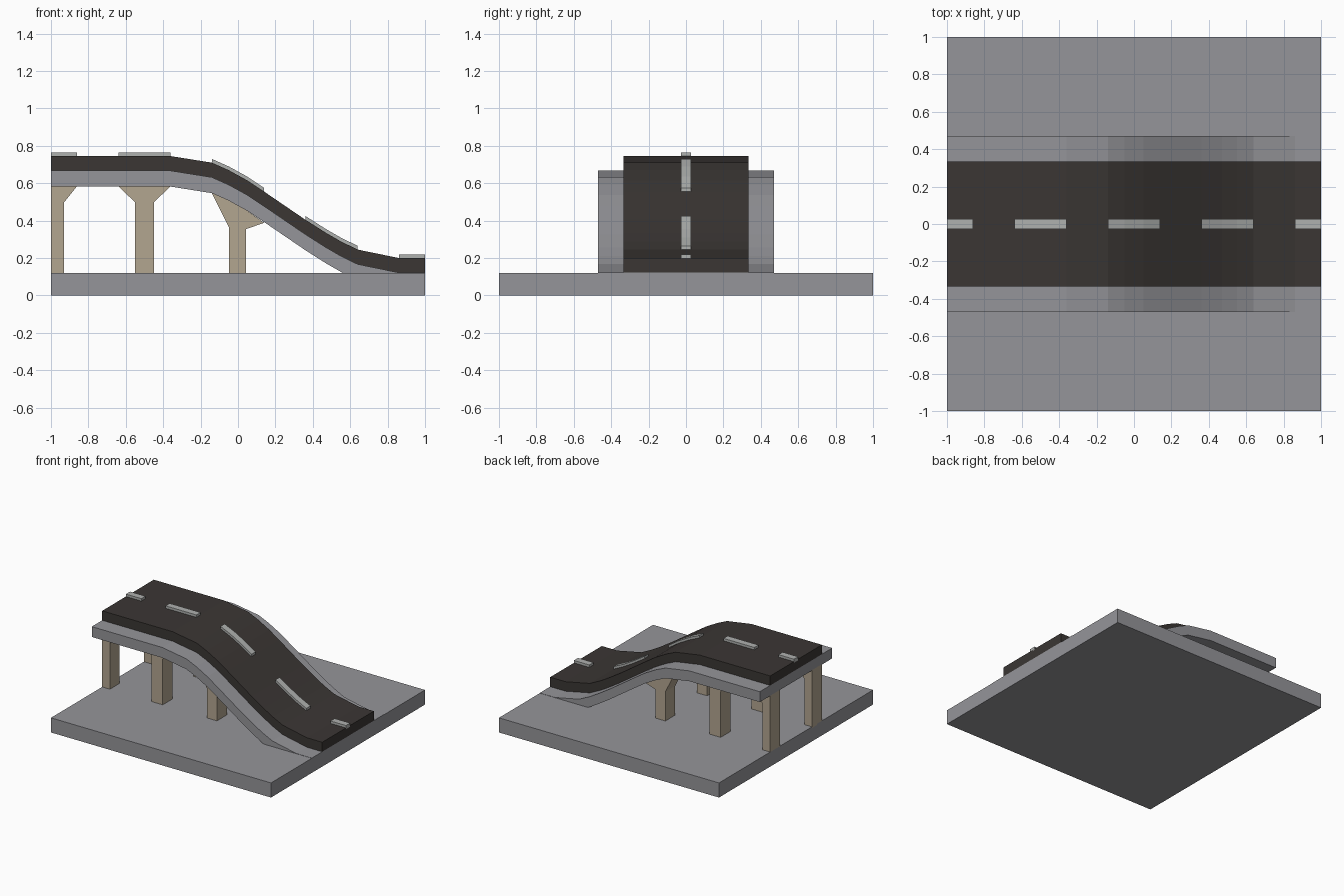
import bpy, bmesh

if "Cube" in bpy.data.objects:
    bpy.data.objects.remove(bpy.data.objects["Cube"])


def material(name, r, g, b):
    m = bpy.data.materials.new(name)
    m.diffuse_color = (r, g, b, 1)
    m.use_nodes = True
    m.node_tree.nodes["Principled BSDF"].inputs["Base Color"].default_value = m.diffuse_color
    return m


ASPHALT = material("asphalt", 0.043, 0.037, 0.034)
CONCRETE = material("concrete", 0.30, 0.30, 0.32)
SANDSTONE = material("sandstone", 0.45, 0.38, 0.28)
PAINT = material("paint", 0.43, 0.44, 0.43)

# Road surface line, (x, z)
ROAD = [(-1, 0.745), (-0.64, 0.745), (-0.36, 0.745), (-0.14, 0.71), (-0.05, 0.67),
        (0.05, 0.615), (0.14, 0.555), (0.36, 0.405), (0.47, 0.335), (0.55, 0.289),
        (0.64, 0.245), (0.86, 0.2), (1, 0.2)]


def extrude_profile(name, points, y0, y1, mat):
    """Extrude an x-z outline from y0 to y1."""
    bm = bmesh.new()
    face = bm.faces.new([bm.verts.new((x, y0, z)) for x, z in points])
    ext = bmesh.ops.extrude_face_region(bm, geom=[face])
    moved = [v for v in ext["geom"] if isinstance(v, bmesh.types.BMVert)]
    bmesh.ops.translate(bm, verts=moved, vec=(0, y1 - y0, 0))
    bmesh.ops.recalc_face_normals(bm, faces=bm.faces)
    mesh = bpy.data.meshes.new(name)
    bm.to_mesh(mesh)
    bm.free()
    mesh.materials.append(mat)
    obj = bpy.data.objects.new(name, mesh)
    bpy.context.collection.objects.link(obj)
    return obj


def road_band(name, x0, x1, top, bottom, half_width, mat):
    """A strip following the road, between two height offsets."""
    line = [p for p in ROAD if x0 - 1e-6 <= p[0] <= x1 + 1e-6]
    upper = [(x, z + top) for x, z in line]
    lower = [(x, z + bottom) for x, z in reversed(line)]
    return extrude_profile(name, upper + lower, -half_width, half_width, mat)


# Ground slab
extrude_profile("base", [(-1, 0), (1, 0), (1, 0.12), (-1, 0.12)], -1, 1, CONCRETE)

# Deck and asphalt
road_band("deck", -1, 1, -0.078, -0.163, 0.47, CONCRETE)
road_band("asphalt_road", -1, 1, 0, -0.078, 0.335, ASPHALT)

# Dashed centre line: the first dash starts at the cut edge
DASHES = [(-1, -0.86), (-0.64, -0.36), (-0.14, 0.14), (0.36, 0.64), (0.86, 1)]
ROAD.insert(1, (-0.86, 0.745))
for i, (a, b) in enumerate(DASHES):
    road_band(f"lane_dash_{i + 1}", a, b, 0.02, -0.01, 0.027, PAINT)

# Pillars with flared heads, mirrored across the road
PILLARS = [
    [(-1, 0.11), (-0.93, 0.11), (-0.93, 0.497), (-0.86, 0.585), (-1, 0.585)],
    [(-0.55, 0.11), (-0.45, 0.11), (-0.45, 0.497), (-0.36, 0.585), (-0.64, 0.585),
     (-0.55, 0.497)],
    [(-0.047, 0.11), (0.043, 0.11), (0.043, 0.355), (0.14, 0.388), (0.05, 0.452),
     (-0.05, 0.507), (-0.14, 0.547), (-0.047, 0.36)],
]
for i, outline in enumerate(PILLARS):
    for side, s in (("front", -1), ("back", 1)):
        extrude_profile(f"{side}_pillar_{i + 1}", outline, s * 0.335, s * 0.207, SANDSTONE)
